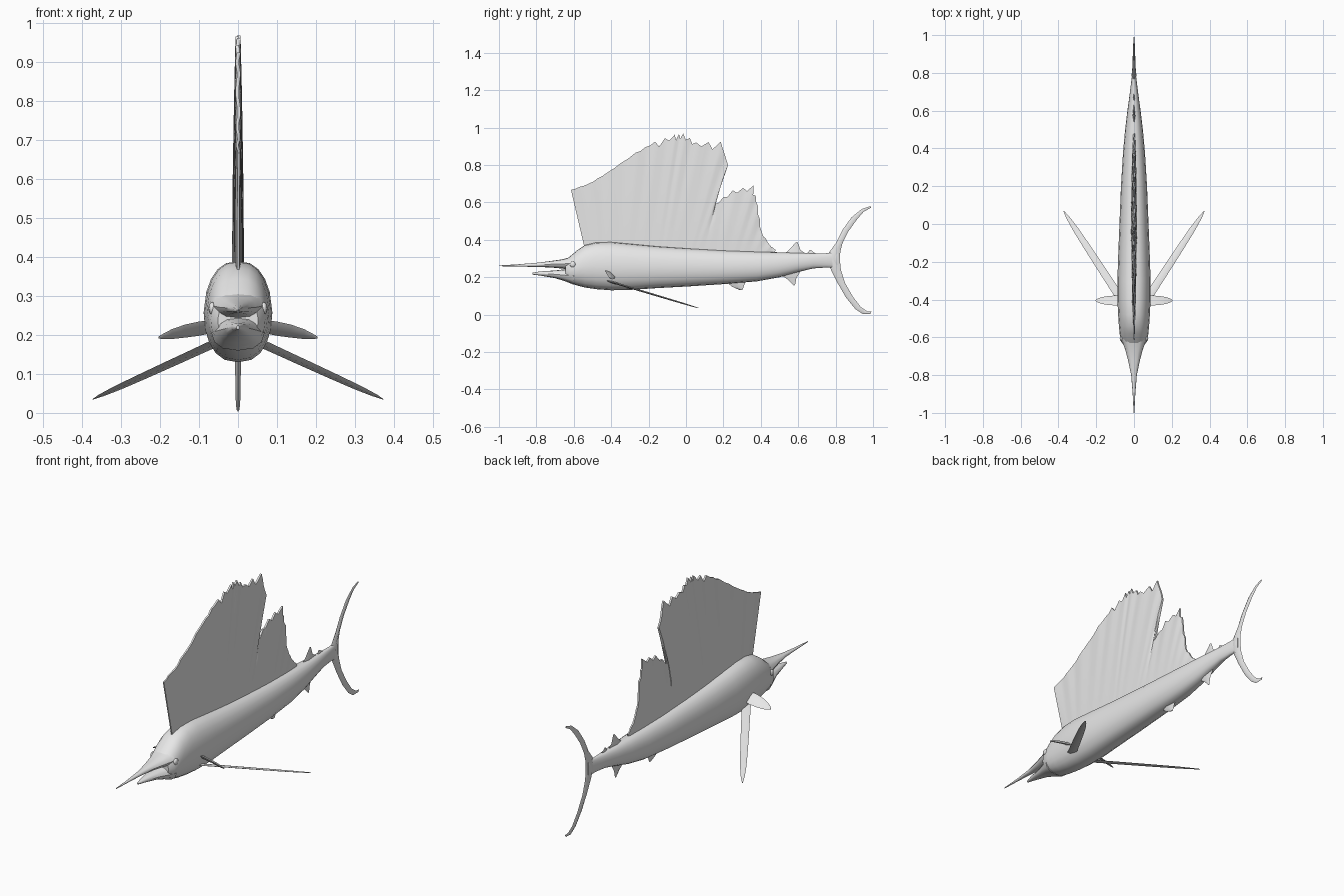
import bpy, bmesh, math, random
from mathutils import Vector

random.seed(4)
grey = bpy.data.materials.new("plain grey")
grey.diffuse_color = (0.8, 0.8, 0.8, 1)


def loft(name, rings, angle=40):
    """Skin a series of closed rings and cap both ends."""
    bm = bmesh.new()
    rows = [[bm.verts.new(p) for p in ring] for ring in rings]
    n = len(rows[0])
    for a, b in zip(rows, rows[1:]):
        for i in range(n):
            j = (i + 1) % n
            bm.faces.new((a[i], a[j], b[j], b[i]))
    bm.faces.new(rows[0])
    bm.faces.new(rows[-1][::-1])
    bmesh.ops.recalc_face_normals(bm, faces=bm.faces)
    mesh = bpy.data.meshes.new(name)
    bm.to_mesh(mesh)
    bm.free()
    mesh.materials.append(grey)
    mesh.shade_smooth()
    mesh.set_sharp_from_angle(angle=math.radians(angle))
    obj = bpy.data.objects.new(name, mesh)
    bpy.context.collection.objects.link(obj)
    return obj


def hull(name, stations, sides=20):
    """Rounded body from (y, bottom, top, half width) stations."""
    rings = []
    for y, lo, hi, w in stations:
        ring = []
        for k in range(sides):
            t = 2 * math.pi * k / sides
            c, s = math.cos(t), math.sin(t)
            p = 0.8 if s > 0 else 0.95          # boxier back, keeled belly
            x = w * math.copysign(abs(c) ** 0.8, c)
            x *= 1 - 0.12 * max(0, s)
            z = (lo + hi) / 2 + (hi - lo) / 2 * math.copysign(abs(s) ** p, s)
            ring.append((x, y, z))
        rings.append(ring)
    return loft(name, rings)


def blade(name, sections, normal=(1, 0, 0)):
    """Lens-shaped fin from (leading point, trailing point, half thickness)."""
    nrm = Vector(normal).normalized()
    rings = []
    for a, b, t in sections:
        a, b = Vector(a), Vector(b)
        m = a.lerp(b, 0.4)
        rings.append([a, m + nrm * t, b, m - nrm * t])
    return loft(name, rings, 60)


def flat_fin(name, sections):
    """Upright fin on the centre line, from (y1, z1, y2, z2, half thickness)."""
    return blade(name, [((0, a, b), (0, c, d), t) for a, b, c, d, t in sections])


# Body, upper jaw with bill, lower jaw
hull("body", [
    (-0.645, 0.185, 0.292, 0.052), (-0.62, 0.168, 0.312, 0.070),
    (-0.58, 0.155, 0.345, 0.076), (-0.54, 0.145, 0.372, 0.080),
    (-0.48, 0.136, 0.387, 0.084), (-0.40, 0.130, 0.389, 0.088),
    (-0.30, 0.132, 0.380, 0.088), (-0.15, 0.142, 0.366, 0.083),
    (0.0, 0.150, 0.356, 0.077), (0.2, 0.163, 0.344, 0.069),
    (0.38, 0.178, 0.337, 0.058), (0.5, 0.200, 0.333, 0.047),
    (0.6, 0.228, 0.330, 0.035), (0.68, 0.247, 0.328, 0.024),
    (0.75, 0.252, 0.328, 0.015), (0.81, 0.25, 0.335, 0.008)])
hull("upper_jaw_and_bill", [
    (-1.0, 0.259, 0.263, 0.002), (-0.9, 0.257, 0.269, 0.007),
    (-0.8, 0.255, 0.277, 0.015), (-0.72, 0.252, 0.287, 0.032),
    (-0.66, 0.246, 0.296, 0.048), (-0.61, 0.24, 0.31, 0.066)], 12)
hull("lower_jaw", [
    (-0.822, 0.214, 0.224, 0.004), (-0.78, 0.209, 0.231, 0.016),
    (-0.70, 0.195, 0.236, 0.034), (-0.65, 0.180, 0.242, 0.052),
    (-0.60, 0.160, 0.25, 0.068)], 12)

# Sail: rays of (base y, tip y, tip z), subdivided with ragged tips
keys = [(-0.535, -0.615, 0.667), (-0.46, -0.52, 0.70), (-0.41, -0.42, 0.76),
        (-0.32, -0.27, 0.865), (-0.25, -0.165, 0.925), (-0.16, -0.06, 0.962),
        (-0.12, -0.015, 0.968), (-0.07, 0.055, 0.92), (0.02, 0.185, 0.925),
        (0.05, 0.225, 0.80), (0.12, 0.15, 0.59), (0.18, 0.25, 0.665),
        (0.25, 0.36, 0.69), (0.30, 0.385, 0.58), (0.36, 0.405, 0.44),
        (0.41, 0.45, 0.37), (0.47, 0.48, 0.345)]
rays = []
for i, (a, b) in enumerate(zip(keys, keys[1:])):
    for k in range(4):
        base, ty, tz = (p + (q - p) * k / 4 for p, q in zip(a, b))
        depth = 0.012 if i < 4 else 0.0 if i in (8, 9) else 0.07
        cut = 1 - (random.uniform(0.4, 1) * depth if k % 2 else 0)
        rays.append((base, base + (ty - base) * cut, 0.325 + (tz - 0.325) * cut))
rays.append(keys[-1])
rings = []
for i, (base, ty, tz) in enumerate(rays):
    s = i / (len(rays) - 1)
    right, left = [], []
    for r in range(7):
        v = r / 6
        half = 0.003 + 0.012 * math.sin(math.pi * s) ** 0.6 * (1 - 0.85 * v ** 2)
        shift = 0.0018 * v * (-1) ** (i // 2)
        y, z = base + (ty - base) * v, 0.325 + (tz - 0.325) * v
        right.append((shift + half, y, z))
        left.append((shift - half, y, z))
    rings.append(right + left[::-1])
loft("sail", rings, 35)

# Tail fin, one crescent from lower tip to upper tip
flat_fin("tail_fin", [
    (0.985, 0.004, 0.992, 0.016, 0.002), (0.945, 0.003, 0.968, 0.018, 0.004),
    (0.905, 0.03, 0.935, 0.040, 0.006), (0.855, 0.092, 0.893, 0.095, 0.007),
    (0.81, 0.17, 0.85, 0.17, 0.009), (0.775, 0.24, 0.828, 0.24, 0.012),
    (0.755, 0.29, 0.823, 0.29, 0.013), (0.765, 0.333, 0.825, 0.335, 0.012),
    (0.80, 0.38, 0.836, 0.38, 0.009), (0.835, 0.45, 0.868, 0.445, 0.007),
    (0.885, 0.52, 0.915, 0.51, 0.006), (0.94, 0.565, 0.95, 0.55, 0.004),
    (0.985, 0.58, 0.99, 0.572, 0.002)])

# Small fins on the rear back and belly
flat_fin("rear_dorsal_fin", [(0.52, 0.32, 0.65, 0.32, 0.008),
                             (0.555, 0.35, 0.612, 0.345, 0.006),
                             (0.588, 0.388, 0.598, 0.385, 0.002)])
flat_fin("dorsal_finlet", [(0.64, 0.315, 0.71, 0.315, 0.006),
                           (0.662, 0.347, 0.672, 0.342, 0.002)])
flat_fin("belly_fin", [(0.21, 0.18, 0.32, 0.18, 0.010),
                       (0.245, 0.15, 0.308, 0.148, 0.008),
                       (0.285, 0.132, 0.302, 0.133, 0.002)])
flat_fin("rear_belly_fin", [(0.49, 0.225, 0.62, 0.245, 0.008),
                            (0.545, 0.187, 0.59, 0.195, 0.006),
                            (0.575, 0.156, 0.583, 0.158, 0.002)])

# Paired parts: side paddles, long trailing fins, eyes
for side, m in (("left", -1), ("right", 1)):
    rows = [(0.065, 0.222, 0.024), (0.10, 0.216, 0.026), (0.135, 0.210, 0.024),
            (0.17, 0.202, 0.018), (0.192, 0.196, 0.010), (0.204, 0.193, 0.003)]
    blade(side + "_pectoral_fin",
          [((m * x, -0.405 - c, z + c * 0.7), (m * x, -0.405 + c, z - c * 0.7),
            0.002 + c * 0.2) for x, z, c in rows], (0, 0.57, 0.82))

    start, end = Vector((0.06, -0.41, 0.178)), Vector((0.372, 0.068, 0.035))
    chord = Vector((0.83, -0.55, 0.155))
    sections = []
    for t, c in ((0, 0.022), (0.12, 0.021), (0.35, 0.020), (0.6, 0.018),
                 (0.8, 0.015), (0.93, 0.009), (1, 0.002)):
        p = start.lerp(end, t)
        a, b = p + chord * c, p - chord * c
        a.x *= m
        b.x *= m
        sections.append((a, b, 0.001 + c * 0.2))
    up = (end - start).cross(chord)
    blade(side + "_pelvic_fin", sections, (up.x * m, up.y, up.z))

    bpy.ops.mesh.primitive_uv_sphere_add(segments=12, ring_count=8, radius=0.016,
                                         location=(m * 0.066, -0.605, 0.268))
    eye = bpy.context.object
    eye.name = side + "_eye"
    eye.scale = (0.6, 1, 1)
    eye.data.materials.append(grey)
    eye.data.shade_smooth()
